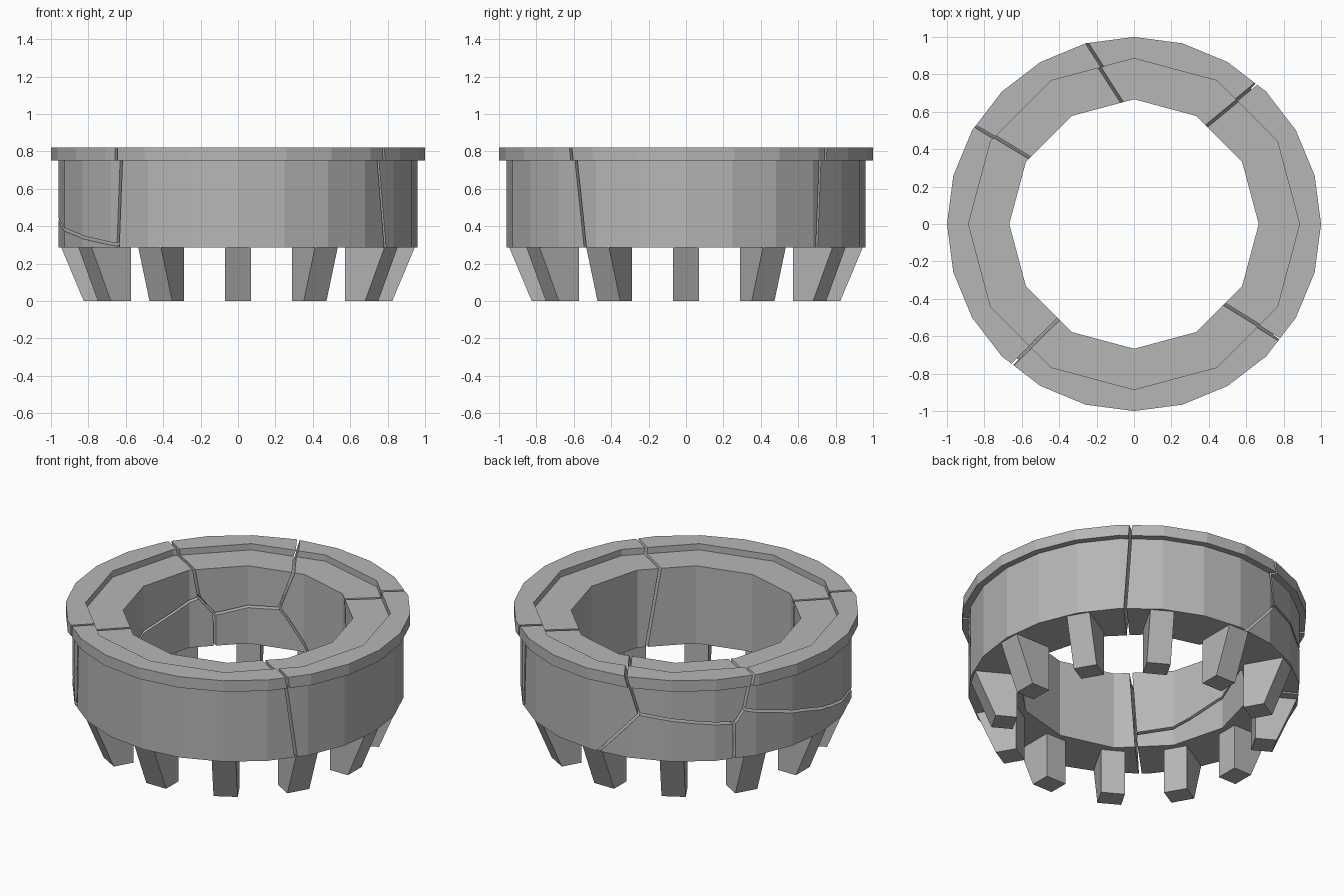
import bpy, bmesh, math
from mathutils import Vector

if "Cube" in bpy.data.objects:
    bpy.data.objects.remove(bpy.data.objects["Cube"])

stone = bpy.data.materials.new("grey stone")
stone.diffuse_color = (0.47, 0.47, 0.47, 1)
stone.use_nodes = True
stone.node_tree.nodes["Principled BSDF"].inputs["Base Color"].default_value = stone.diffuse_color


def make(name, bm):
    bmesh.ops.recalc_face_normals(bm, faces=bm.faces[:])
    me = bpy.data.meshes.new(name)
    bm.to_mesh(me)
    bm.free()
    me.materials.append(stone)
    ob = bpy.data.objects.new(name, me)
    bpy.context.collection.objects.link(ob)
    return ob


def loft(bm, rings, closed):
    """Skin a list of equal vertex loops; cap the ends if open."""
    loops = [[bm.verts.new(p) for p in r] for r in rings]
    n, k = len(loops), len(loops[0])
    for i in range(n if closed else n - 1):
        a, b = loops[i], loops[(i + 1) % n]
        for j in range(k):
            bm.faces.new((a[j], a[(j + 1) % k], b[(j + 1) % k], b[j]))
    if not closed:
        bm.faces.new(loops[0])
        bm.faces.new(loops[-1][::-1])


def polar(r, deg, z):
    t = math.radians(deg)
    return Vector((r * math.cos(t), r * math.sin(t), z))


# Ring: 24-sided outside, 12-sided inside (flag 1), recessed inner top
PROFILE = [(0.96, 0.285, 0), (0.96, 0.75, 0), (1.0, 0.75, 0), (1.0, 0.82, 0),
           (0.885, 0.82, 1), (0.885, 0.78, 1), (0.667, 0.78, 1), (0.667, 0.285, 1)]
rings = []
for i in range(24):
    flat = math.cos(math.radians(15)) if i % 2 else 1.0
    rings.append([polar(r * (flat if inner else 1), 90 + 15 * i, z)
                  for r, z, inner in PROFILE])
bm = bmesh.new()
loft(bm, rings, True)
ring = make("cracked_ring", bm)


# Cracks: thin strips through the wall
# each point: outer angle, outer height, inner angle, inner height
CRACKS = {
    "front_left": [(229.5, 0.86, 231.9, 0.86), (227.7, 0.25, 228.6, 0.25)],
    "front_right": [(-39.1, 0.86, -42.5, 0.86), (-34.1, 0.25, -34.3, 0.25)],
    "back_right": [(49.7, 0.86, 54.4, 0.86), (46.8, 0.25, 46.8, 0.25)],
    "left": [(148.7, 0.86, 148.7, 0.86), (145.5, 0.59, 145, 0.60),
             (142.2, 0.51, 137.5, 0.49), (142, 0.2, 137.3, 0.2)],
    "back": [(102.5, 0.88, 92.5, 0.88), (108.5, 0.57, 103.5, 0.54),
             (89, 0.2, 81, 0.2)],
    "back_level": [(108.5, 0.57, 103.5, 0.54), (125, 0.54, 120, 0.52),
                   (142.2, 0.51, 137.5, 0.49)],
    "left_level": [(145.5, 0.59, 145, 0.60), (169, 0.485, 165, 0.53),
                   (184, 0.42, 183, 0.48), (207, 0.35, 206, 0.41),
                   (228, 0.30, 228.8, 0.37)],
}
GAP = 0.008
cutters = []
for name, pts in CRACKS.items():
    ends = []
    for ao, zo, ai, zi in pts:
        o, i = polar(0.96, ao, zo), polar(0.66, ai, zi)
        d = (o - i) * 0.25
        ends.append((o + d, i - d))
    loops = []
    for k, (o, i) in enumerate(ends):
        before, after = ends[max(k - 1, 0)], ends[min(k + 1, len(ends) - 1)]
        along = (after[0] + after[1]) - (before[0] + before[1])
        n = along.cross(o - i).normalized() * GAP
        loops.append([o + n, o - n, i - n, i + n])
    bm = bmesh.new()
    loft(bm, loops, False)
    bmesh.ops.triangulate(bm, faces=bm.faces[:])
    cutter = make("crack_cutter_" + name, bm)
    cutter.hide_render = True
    cutters.append(cutter)
    mod = ring.modifiers.new(name, "BOOLEAN")
    mod.operation, mod.solver, mod.object = "DIFFERENCE", "EXACT", cutter

# Bake the cuts and drop the cutters
deps = bpy.context.evaluated_depsgraph_get()
baked = bpy.data.meshes.new_from_object(ring.evaluated_get(deps))
ring.modifiers.clear()
ring.data = baked
for c in cutters:
    bpy.data.objects.remove(c)

# Twelve tapered legs under the ring
for k in range(12):
    t = math.radians(30 * k)
    out, side = Vector((math.cos(t), math.sin(t), 0)), Vector((-math.sin(t), math.cos(t), 0))
    bm = bmesh.new()
    loft(bm, [[out * r + side * s + Vector((0, 0, z)) for r, s in
               ((0.70, -0.07), (ro, -0.07), (ro, 0.07), (0.70, 0.07))]
              for z, ro in ((0, 0.825), (0.286, 0.945))], False)
    make("leg_%02d" % (k + 1), bm)
